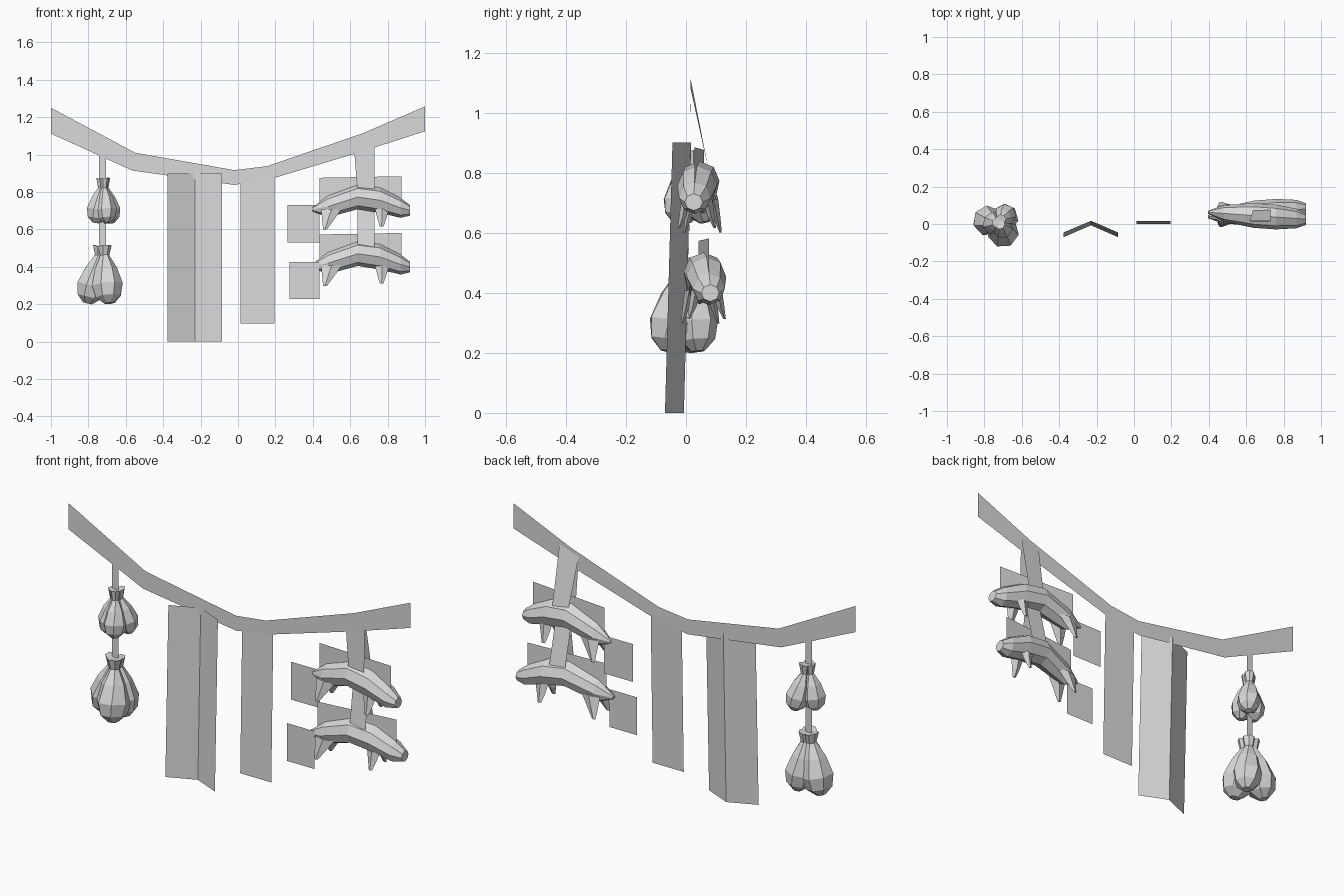
import bpy
import math
from mathutils import Vector

old = bpy.data.objects.get("Cube")
if old:
    bpy.data.objects.remove(old, do_unlink=True)

grey = bpy.data.materials.new("plain_grey")
grey.use_nodes = True
grey.diffuse_color = (0.7, 0.7, 0.7, 1)
grey.node_tree.nodes["Principled BSDF"].inputs["Base Color"].default_value = (0.7, 0.7, 0.7, 1)


def add_mesh(name, verts, faces):
    mesh = bpy.data.meshes.new(name)
    mesh.from_pydata(verts, [], faces)
    mesh.materials.append(grey)
    mesh.update()
    obj = bpy.data.objects.new(name, mesh)
    bpy.context.collection.objects.link(obj)
    return obj


def strip(name, side_a, side_b):
    """Flat strip between two matching edges."""
    n = len(side_a)
    faces = [(i, n + i, n + i + 1, i + 1) for i in range(n - 1)]
    return add_mesh(name, side_a + side_b, faces)


def loft(name, rings):
    """Closed skin over rings of equal point count."""
    n = len(rings[0])
    verts = [p for ring in rings for p in ring]
    faces = []
    for r in range(len(rings) - 1):
        for i in range(n):
            j = (i + 1) % n
            faces.append((r * n + i, r * n + j, (r + 1) * n + j, (r + 1) * n + i))
    faces.append(tuple(reversed(range(n))))
    faces.append(tuple(range((len(rings) - 1) * n, len(rings) * n)))
    return add_mesh(name, verts, faces)


# Sagging ribbon that everything hangs from
top = [(-1, 1.25), (-0.55, 1.01), (-0.02, 0.917), (0.155, 0.938), (0.67, 1.115), (1, 1.258)]
low = [(-1, 1.112), (-0.565, 0.915), (-0.02, 0.838), (0.17, 0.868), (0.675, 1.02), (1, 1.125)]
strip("ribbon", [(x, 0.012, z) for x, z in low], [(x, 0.012, z) for x, z in top])

# Folded cloth and narrow cloth
strip("folded_cloth",
      [(-0.376, -0.07, 0), (-0.23, -0.007, 0), (-0.086, -0.07, 0)],
      [(-0.376, -0.045, 0.9), (-0.23, 0.017, 0.9), (-0.086, -0.045, 0.9)])
strip("narrow_cloth", [(0.013, 0, 0.097), (0.195, 0, 0.097)],
      [(0.013, 0.016, 0.85), (0.195, 0.016, 0.88)])

# Cord for the bulbs
strip("bulb_cord", [(-0.743, 0.01, 0.45), (-0.707, 0.01, 0.45)],
      [(-0.743, 0.01, 1.0), (-0.707, 0.01, 1.0)])


def bulb(name, neck, tip, radius, flare):
    """Faceted bulb with a pinched neck, hung from neck to tip."""
    neck, tip = Vector(neck), Vector(tip)
    axis = tip - neck
    u = axis.cross(Vector((0, 1, 0.1))).normalized()
    v = axis.normalized().cross(u)
    rings = []
    for t, r in ((0, 0.3), (0.28, 0.72), (0.62, 1), (0.86, 0.8), (1, 0.3)):
        rings.append([neck + axis * t + (u * math.cos(a) + v * math.sin(a)) * radius * r
                      for a in (math.tau * k / 7 + 0.25 * t for k in range(7))])
    collar = [p + Vector((0, 0, flare)) + (p - neck) * 0.5 for p in rings[0]]
    return loft(name, [collar] + rings)


# Two clusters of three bulbs, tips spread around the cord
clusters = [
    ("upper_bulb", 0.82, 0.635, [(-0.76, 0, 0.062), (-0.70, -0.03, 0.06), (-0.675, 0.062, 0.06)]),
    ("lower_bulb", 0.46, 0.205, [(-0.69, -0.062, 0.085), (-0.805, 0.02, 0.082), (-0.68, 0.04, 0.075)]),
]
for label, neck_z, tip_z, tips in clusters:
    for k, (x, y, radius) in enumerate(tips):
        neck = (-0.722 + (x + 0.722) * 0.25, 0.01 + (y - 0.01) * 0.3, neck_z)
        bulb(f"{label}_{k + 1}", neck, (x, y, tip_z), radius, 0.05)


def fish(label, y0, dz, tail_x, tail_y, yaw):
    def centre(x):
        return y0 + (x - 0.66) * yaw

    def diamond(x, y, z, dx, dy):
        return [(x - dx, y, z), (x, y - dy, z), (x + dx, y, z), (x, y + dy, z)]

    # Body sections: x, top, bottom, half width
    sections = [(0.395, 0.716, 0.698, 0.008), (0.48, 0.78, 0.664, 0.044),
                (0.64, 0.838, 0.708, 0.066), (0.76, 0.824, 0.688, 0.066),
                (0.87, 0.768, 0.662, 0.052), (0.92, 0.73, 0.674, 0.03)]
    rings = []
    for x, zt, zb, w in sections:
        mid, h = (zt + zb) / 2 + dz, (zt - zb) / 2
        rings.append([(x, centre(x) + w * math.sin(math.tau * k / 8),
                       mid + h * math.cos(math.tau * k / 8)) for k in range(8)])
    loft(label + "_body", rings)

    # Paired lower fins: part, base x, base half length, tip x, tip z
    fins = [("belly", 0.5, 0.055, 0.465, 0.6), ("chest", 0.77, 0.038, 0.768, 0.615)]
    for side, where in ((-1, "front"), (1, "back")):
        for part, x, half, tip_x, tip_z in fins:
            y = centre(x) + side * 0.036
            loft(f"{label}_{where}_{part}_fin", [
                diamond(x, y, 0.71 + dz, half, 0.016),
                diamond((x + tip_x) / 2, y + side * 0.011, 0.655 + dz, half * 0.6, 0.012),
                diamond(tip_x, y + side * 0.024, tip_z + dz, 0.01, 0.004)])

    # Flat back fin and tail
    ya, yb = centre(0.436), centre(0.874)
    strip(label + "_back_fin", [(0.436, ya, 0.73 + dz), (0.874, yb, 0.73 + dz)],
          [(0.436, ya, 0.876 + dz), (0.874, yb, 0.884 + dz)])
    strip(label + "_tail", [(tail_x, tail_y, 0.53 + dz), (0.436, tail_y, 0.53 + dz)],
          [(tail_x, tail_y, 0.73 + dz), (0.436, tail_y, 0.73 + dz)])


fish("upper_fish", 0.044, 0, 0.265, 0.064, -0.07)
fish("lower_fish", 0.06, -0.303, 0.275, 0.015, 0.08)


def strap(label, peak, peak_y, foot, front_y, back_y):
    """Loop of two panels running from a peak down both sides of a fish."""
    (xa, za), (xb, zb) = peak
    for part, y in (("front", front_y), ("back", back_y)):
        strip(f"{label}_{part}", [(0.638, y, foot), (0.73, y, foot)],
              [(xa, peak_y, za), (xb, peak_y, zb)])


strap("upper_strap", ((0.617, 1.08), (0.73, 1.115)), 0.015, 0.81, 0.012, 0.075)
strap("lower_strap", ((0.638, 0.72), (0.73, 0.72)), 0.05, 0.51, 0.022, 0.1)
